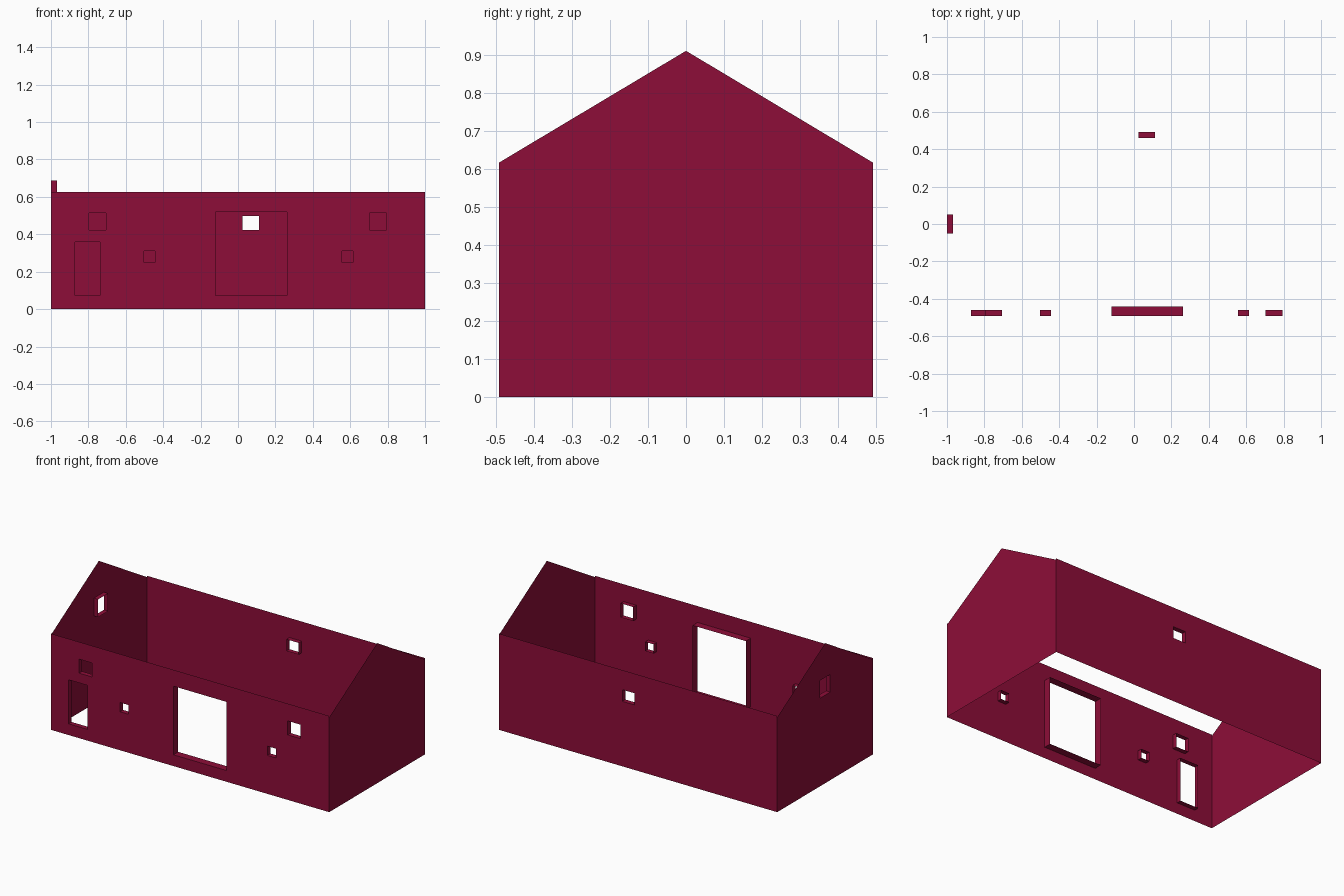
import bpy, bmesh
from mathutils import Vector

if "Cube" in bpy.data.objects:
    bpy.data.objects.remove(bpy.data.objects["Cube"])

W, D = 1.0, 0.492           # half length, half depth
WALL, EAVE, PEAK = 0.625, 0.616, 0.91

red = bpy.data.materials.new("barn_red")
red.diffuse_color = (0.27, 0.004, 0.04, 1)
red.use_nodes = True
red.node_tree.nodes["Principled BSDF"].inputs["Base Color"].default_value = red.diffuse_color


def wall(name, outline, holes, place, outward):
    """Thin wall with rectangular openings, each lined with a reveal going inward.
    holes: (u0, u1, z0, z1, depth); place maps (u, z, depth) to a point."""
    outward = Vector(outward)
    bm = bmesh.new()

    def loop(points):
        vs = [bm.verts.new(place(u, z, 0)) for u, z in points]
        return vs, [bm.edges.new((vs[i], vs[(i + 1) % len(vs)])) for i in range(len(vs))]

    edges = loop(outline)[1]
    rings = []
    for u0, u1, z0, z1, depth in holes:
        corners = [(u0, z0), (u1, z0), (u1, z1), (u0, z1)]
        vs, es = loop(corners)
        edges += es
        rings.append((corners, vs, depth))
    # wall surface around the openings
    bmesh.ops.triangle_fill(bm, edges=edges, use_beauty=True, normal=outward)
    bm.normal_update()
    for f in bm.faces:
        if f.normal.dot(outward) < 0:
            f.normal_flip()
    # reveals, facing into the opening
    for corners, vs, depth in rings:
        inner = [bm.verts.new(place(u, z, depth)) for u, z in corners]
        centre = sum((v.co for v in vs + inner), Vector()) / 8
        for i in range(4):
            j = (i + 1) % 4
            f = bm.faces.new((vs[i], vs[j], inner[j], inner[i]))
            f.normal_update()
            if f.normal.dot(centre - f.calc_center_median()) < 0:
                f.normal_flip()
    me = bpy.data.meshes.new(name)
    bm.to_mesh(me)
    bm.free()
    me.materials.append(red)
    bpy.context.collection.objects.link(bpy.data.objects.new(name, me))


long_side = [(-W, 0), (W, 0), (W, WALL), (-W, WALL)]
gable = [(-D, 0), (D, 0), (D, EAVE), (0, PEAK), (-D, EAVE)]

front_openings = [
    (-0.872, -0.738, 0.073, 0.359, 0.031),   # door
    (-0.12, 0.262, 0.073, 0.519, 0.05),      # barn gate
    (-0.797, -0.706, 0.422, 0.513, 0.031),   # upper windows
    (0.702, 0.793, 0.422, 0.513, 0.031),
    (-0.503, -0.443, 0.25, 0.31, 0.031),     # small windows
    (0.556, 0.616, 0.25, 0.31, 0.031),
]
wall("front_wall", long_side, front_openings, lambda u, z, d: (u, -D + d, z), (0, -1, 0))
wall("back_wall", long_side, [(0.025, 0.113, 0.422, 0.498, 0.031)],
     lambda u, z, d: (u, D - d, z), (0, 1, 0))
wall("left_gable", gable, [(-0.052, 0.052, 0.572, 0.687, 0.031)],
     lambda u, z, d: (-W + d, u, z), (-1, 0, 0))
wall("right_gable", gable, [], lambda u, z, d: (W - d, u, z), (1, 0, 0))
